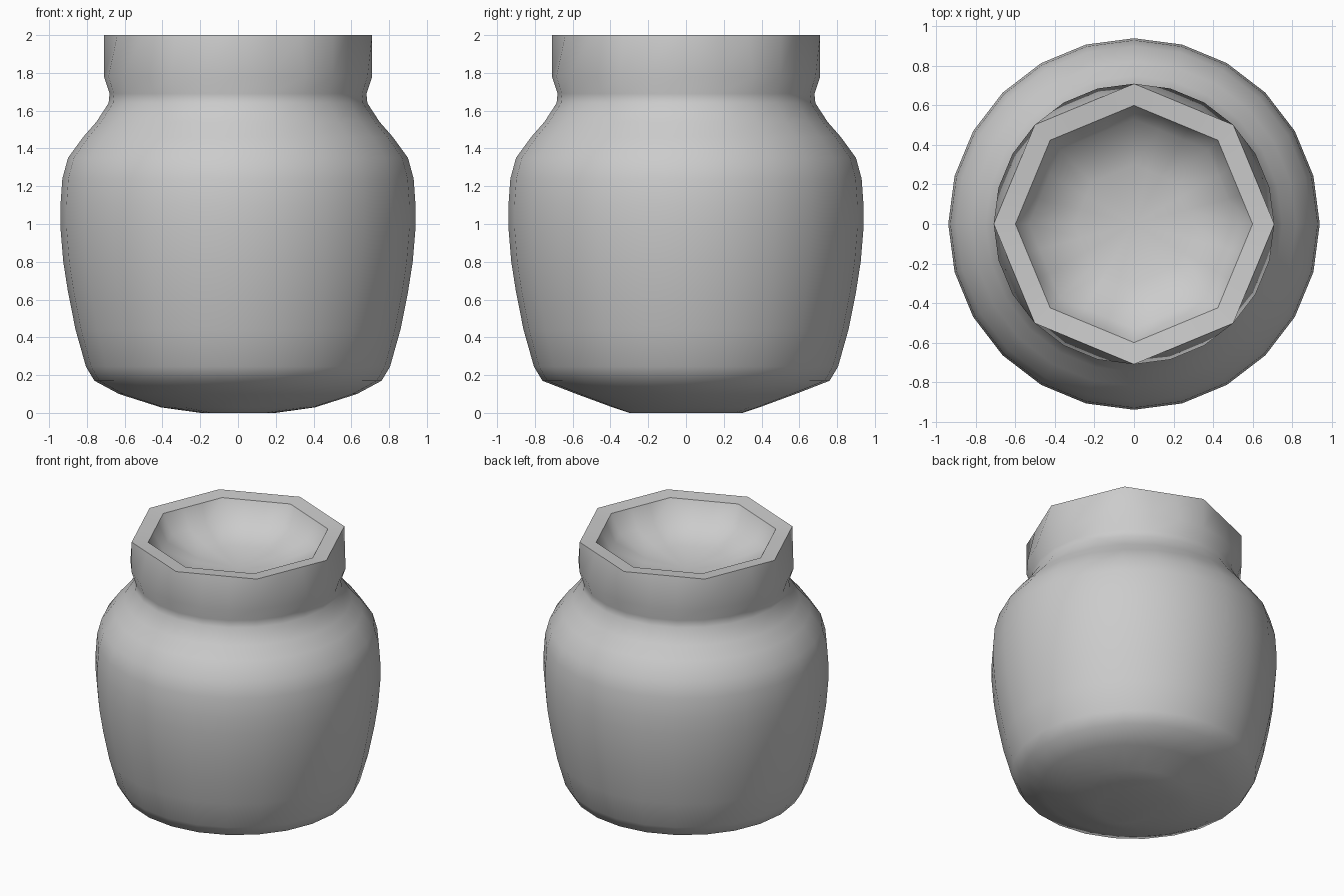
import bpy
import bmesh
from math import cos, sin, pi, radians

SIDES = 24

if "Cube" in bpy.data.objects:
    bpy.data.objects.remove(bpy.data.objects["Cube"], do_unlink=True)

# One plain grey for the whole jar
grey = bpy.data.materials.new("plain grey")
grey.use_nodes = True
colour = (0.6, 0.6, 0.6, 1)
grey.diffuse_color = colour
grey.node_tree.nodes["Principled BSDF"].inputs["Base Color"].default_value = colour


def ring(bm, rx, ry, z, octagon=False):
    """A ring of vertices, round or pulled in to an octagon with corners on the axes."""
    verts = []
    for i in range(SIDES):
        a = 2 * pi * i / SIDES
        k = cos(pi / 8) / cos(a % (pi / 4) - pi / 8) if octagon else 1
        verts.append(bm.verts.new((rx * k * cos(a), ry * k * sin(a), z)))
    return verts


def bridge(bm, low, high):
    for i in range(SIDES):
        j = (i + 1) % SIDES
        bm.faces.new((low[i], low[j], high[j], high[i]))


def finish(bm, name):
    mesh = bpy.data.meshes.new(name)
    bmesh.ops.recalc_face_normals(bm, faces=bm.faces)
    bm.to_mesh(mesh)
    bm.free()
    obj = bpy.data.objects.new(name, mesh)
    bpy.context.collection.objects.link(obj)
    mesh.materials.append(grey)
    bpy.ops.object.select_all(action="DESELECT")
    obj.select_set(True)
    bpy.context.view_layer.objects.active = obj
    bpy.ops.object.shade_smooth_by_angle(angle=radians(50))


# Rounded underside: half widths in x and y, height
underside = [(0.2, 0.3, 0), (0.41, 0.39, 0.03), (0.63, 0.58, 0.1)]

# Body, neck and collar: radius, height
side = [(0.76, 0.17), (0.805, 0.245), (0.86, 0.44), (0.9, 0.64), (0.925, 0.8),
        (0.94, 0.98), (0.94, 1.1), (0.93, 1.24), (0.9, 1.35), (0.82, 1.46),
        (0.75, 1.54), (0.685, 1.64), (0.68, 1.69), (0.71, 1.78)]

# Eight-sided rim and the shallow dish inside it
rim = [(0.71, 2), (0.6, 1.99), (0.53, 1.86), (0.3, 1.78)]

bm = bmesh.new()
rings = [ring(bm, *p) for p in underside]
rings += [ring(bm, r, r, z) for r, z in side]
rings += [ring(bm, r, r, z, True) for r, z in rim]
for low, high in zip(rings, rings[1:]):
    bridge(bm, low, high)
bm.faces.new(rings[0])

# Centre of the dish
centre = bm.verts.new((0, 0, 1.75))
for i in range(SIDES):
    bm.faces.new((rings[-1][i], rings[-1][(i + 1) % SIDES], centre))
finish(bm, "jar")
